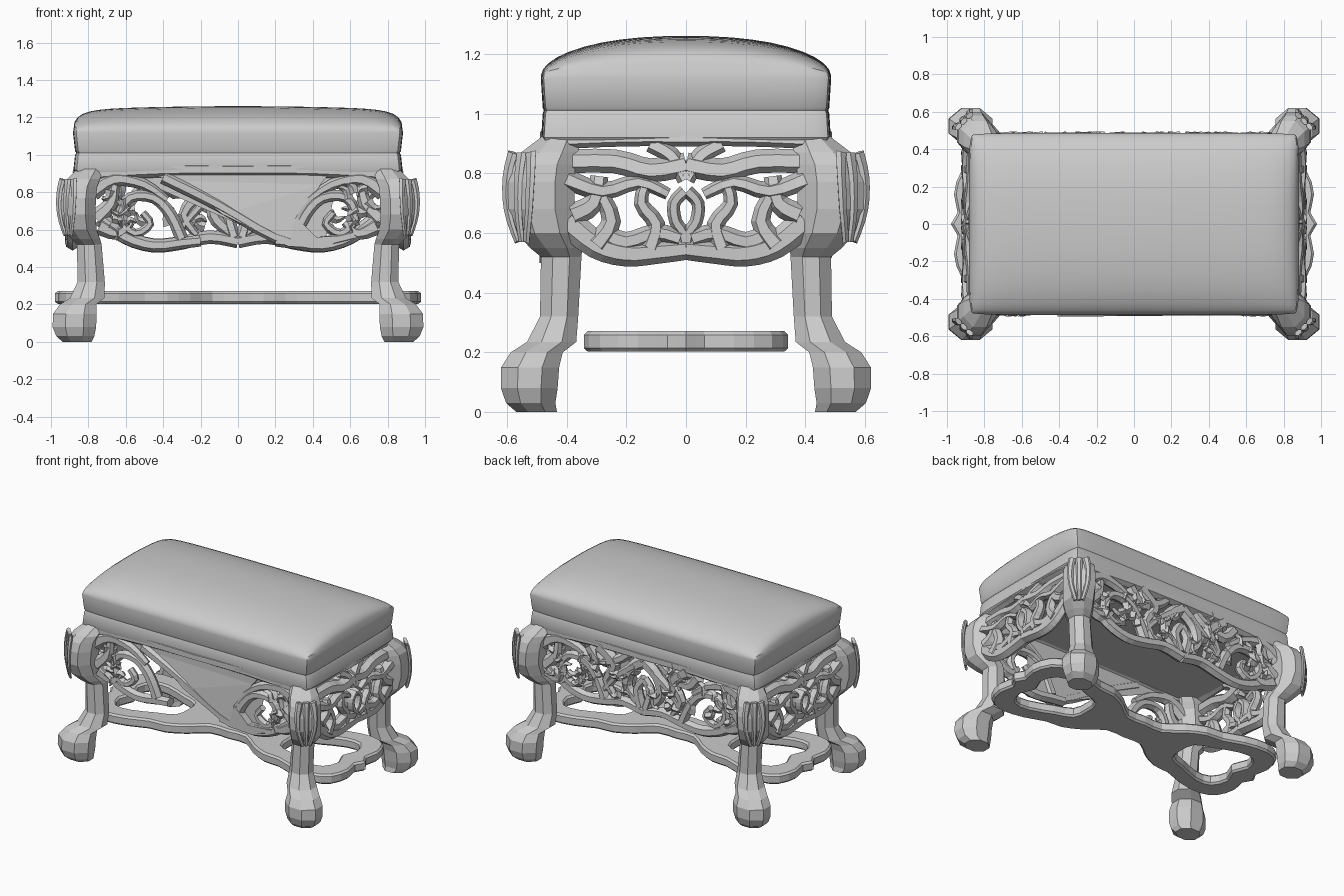
import bpy, bmesh, math, random
from mathutils import Vector

if "Cube" in bpy.data.objects:
    bpy.data.objects.remove(bpy.data.objects["Cube"])

random.seed(4)


def finish(bm, name):
    bmesh.ops.recalc_face_normals(bm, faces=bm.faces[:])
    me = bpy.data.meshes.new(name)
    bm.to_mesh(me)
    bm.free()
    ob = bpy.data.objects.new(name, me)
    bpy.context.collection.objects.link(ob)
    return ob


def bridge(bm, rings):
    """Skin a list of equal-length vertex rings and cap both ends."""
    for a, b in zip(rings, rings[1:]):
        n = len(a)
        for i in range(n):
            bm.faces.new((a[i], a[(i + 1) % n], b[(i + 1) % n], b[i]))
    bm.faces.new(rings[0])
    bm.faces.new(rings[-1])


def smooth_path(pts, steps=3, closed=False):
    """Catmull-Rom through 2D points."""
    p = [Vector(q) for q in pts]
    n = len(p)
    get = (lambda i: p[i % n]) if closed else (lambda i: p[max(0, min(n - 1, i))])
    out = []
    for i in range(n if closed else n - 1):
        a, b, c, d = (get(i + k) for k in (-1, 0, 1, 2))
        for s in range(steps):
            t = s / steps
            out.append(0.5 * (2 * b + (c - a) * t + (2 * a - 5 * b + 4 * c - d) * t * t
                              + (3 * b - a - 3 * c + d) * t ** 3))
    return out if closed else out + [p[-1]]


def stroke(bm, pts, w0, w1, place, depth=0.04, off=0.0, sides=6):
    """Flattened tapering strand drawn in an apron plane (u, z)."""
    path = smooth_path(pts)
    rings = []
    for i, p in enumerate(path):
        t = (path[min(i + 1, len(path) - 1)] - path[max(i - 1, 0)]).normalized()
        nrm = Vector((-t.y, t.x))
        f = i / (len(path) - 1)
        w = w0 + (w1 - w0) * f
        d = depth * (1 - 0.35 * f)
        ring = []
        for k in range(sides):
            a = 2 * math.pi * k / sides
            q = p + nrm * (w * math.cos(a))
            ring.append(bm.verts.new(place(q.x, q.y, off + d * math.sin(a))))
        rings.append(ring)
    bridge(bm, rings)


# Seat: domed cushion grid, then welt and frame extruded downwards
bm = bmesh.new()
HX, HY, NX, NY = 0.88, 0.485, 28, 20
grid = []
for i in range(NX + 1):
    u = math.sin(math.pi / 2 * (2 * i / NX - 1))
    row = []
    for j in range(NY + 1):
        v = math.sin(math.pi / 2 * (2 * j / NY - 1))
        h = max(0, 1 - abs(v) ** 2.3) ** 0.55 * max(0, 1 - abs(u) ** 12) ** 0.35
        corner = 1 - 0.02 * (abs(u * v)) ** 10
        row.append(bm.verts.new((u * HX * corner, v * HY * corner,
                                 1.13 + 0.13 * h * (1 - 0.15 * u * u))))
    grid.append(row)
for i in range(NX):
    for j in range(NY):
        bm.faces.new((grid[i][j], grid[i + 1][j], grid[i + 1][j + 1], grid[i][j + 1]))
rim = [grid[i][0] for i in range(NX)] + [grid[NX][j] for j in range(NY)] \
    + [grid[i][NY] for i in range(NX, 0, -1)] + [grid[0][j] for j in range(NY, 0, -1)]
prev = rim
for z, s in ((1.12, 1.003), (1.02, 0.99), (1.01, 0.982), (1.0, 0.99), (0.92, 1.0), (0.9, 0.985)):
    cur = [bm.verts.new((r.co.x * s, r.co.y * s, z)) for r in rim]
    for k in range(len(rim)):
        n = (k + 1) % len(rim)
        bm.faces.new((prev[k], prev[n], cur[n], cur[k]))
    prev = cur
bm.faces.new(prev)
seat = finish(bm, "seat")
bpy.context.view_layer.objects.active = seat
seat.select_set(True)
bpy.ops.object.shade_smooth_by_angle(angle=math.radians(35))
seat.select_set(False)

# Legs: lofted ball foot, shaft and scrolled shoulder (z, cx, cy, rx, ry)
LEG = [(0, .86, .5, .08, .07), (.03, .87, .52, .105, .085), (.08, .875, .525, .12, .098),
       (.15, .872, .522, .12, .1), (.2, .855, .5, .1, .09), (.235, .805, .45, .095, .085),
       (.32, .785, .425, .075, .066), (.52, .795, .418, .068, .07), (.55, .815, .435, .08, .09),
       (.6, .845, .465, .092, .105), (.68, .855, .485, .095, .115), (.77, .853, .485, .097, .115),
       (.83, .845, .475, .095, .108), (.87, .825, .455, .09, .1), (.93, .785, .415, .07, .06)]
for sx, xn in ((-1, "left"), (1, "right")):
    for sy, yn in ((-1, "front"), (1, "back")):
        bm = bmesh.new()
        rings = []
        for z, cx, cy, rx, ry in LEG:
            rings.append([bm.verts.new((sx * (cx + rx * 1.05 * math.cos(a)), sy * (cy + ry * 1.05 * math.sin(a)), z))
                          for a in [math.pi / 8 + k * math.pi / 4 for k in range(8)]])
        bridge(bm, rings)

        # carved leaves hugging the shoulder
        def place(u, z, d):
            swell = .9 - 2.2 * ((z - .72) / .3) ** 2 * .35
            return (sx * (.87 + .055 * swell + u * .6 + d * .4), sy * (.5 + .07 * swell - u * .6 + d * .4), z)
        for du in (-.05, 0, .05):
            stroke(bm, [(du, .87), (du * 1.3, .79), (du * 1.2, .68), (du * .5, .57)], .028, .015, place, .025)
        finish(bm, f"{yn}_{xn}_leg")

# Long aprons: pierced scrollwork, mirrored left to right (points, start and end half-width)
BOTTOM = ([(0, .535), (.15, .56), (.3, .53), (.45, .515), (.6, .56), (.74, .66)], .035, .04)
OUTER = [([(.3, .55), (.36, .68), (.45, .77), (.58, .77), (.63, .66), (.55, .58), (.47, .63), (.51, .69)], .035, .02),
         ([(.78, .8), (.66, .87), (.5, .84), (.38, .76)], .05, .02),
         ([(.76, .66), (.68, .74), (.66, .84)], .05, .025),
         ([(.74, .62), (.64, .58), (.57, .64)], .05, .02)]
INNER = [([(.34, .9), (.22, .8), (.29, .68), (.22, .57)], .05, .02),
         ([(0, .88), (.1, .8), (.13, .68), (.06, .6), (0, .56)], .045, .03),
         ([(.06, .84), (.2, .73), (.31, .6)], .03, .02),
         ([(.02, .56), (.05, .68), (.0, .76)], .035, .03),
         ([(.42, .88), (.34, .8), (.2, .84), (.12, .9)], .04, .03)]
for sy, name in ((-1, "front_apron"), (1, "back_apron")):
    bm = bmesh.new()
    strands = OUTER + ([BOTTOM] + INNER if sy > 0 else
                       [([(.2, .54), (.3, .53), (.45, .515), (.6, .56), (.74, .66)], .03, .04)])
    for sx in (-1, 1):
        place = lambda u, z, d: (sx * u, sy * (.455 + d), z)
        stroke(bm, [(0, .92), (.4, .92), (.8, .9)], .035, .045, place, .04)
        for pts, a, b in strands:
            stroke(bm, pts, a, b, place)
        # small leaf tips standing proud of the scrolls
        for k in range(24 if sy > 0 else 8):
            u = random.uniform(.04 if sy > 0 else .58, .7)
            z = random.uniform(.6, .86)
            a = random.uniform(0, 6.28)
            l = random.uniform(.06, .1)
            stroke(bm, [(u, z), (u + l * .6 * math.cos(a), z + l * .6 * math.sin(a)),
                        (u + l * math.cos(a + .5), z + l * math.sin(a + .5))],
                   .035, .005, place, .025, .015, 4)
    finish(bm, name)

# Front drape: slanting faceted panel
bm = bmesh.new()
DRAPE = [(-.72, .95), (.55, .98), (.44, .84), (.31, .67), (.42, .56), (.6, .57),
         (.46, .5), (.27, .51), (-.08, .68), (-.32, .86), (-.5, .9)]
front = [bm.verts.new((x, -.49 + .02 * (z > .8), z)) for x, z in DRAPE]
back = [bm.verts.new((x, -.44, z)) for x, z in DRAPE]
bridge(bm, [front, back])
bmesh.ops.triangulate(bm, faces=[f for f in bm.faces if len(f.verts) > 4])
stroke(bm, [(-.4, .88), (-.1, .73), (.2, .56), (.4, .525), (.62, .57)], .035, .03,
       lambda u, z, d: (u, -.465 - d, z), .035)
finish(bm, "front_drape")

# Side aprons: twin lobes with openings either side of a pierced centre boss
SIDE = [([(0, .545), (.1, .535), (.2, .53), (.3, .56), (.4, .64)], .035, .05),
        ([(0, .83), (.12, .81), (.24, .84), (.42, .84)], .04, .04),
        ([(.4, .78), (.28, .74), (.16, .77), (.06, .73)], .035, .02),
        ([(.38, .66), (.31, .7), (.29, .79)], .04, .03),
        ([(.3, .56), (.25, .64), (.29, .74)], .04, .025),
        ([(.12, .55), (.1, .63), (.15, .7), (.13, .78)], .035, .02),
        ([(.005, .74), (.04, .7), (.035, .64), (.01, .6), (0, .54)], .022, .022),
        ([(.02, .58), (.1, .6), (.2, .57), (.28, .6)], .03, .035),
        ([(.0, .78), (.05, .86), (.12, .9)], .03, .03)]
for sx, name in ((-1, "left_apron"), (1, "right_apron")):
    bm = bmesh.new()
    for sy in (-1, 1):
        place = lambda u, z, d: (sx * (.885 + d - .25 * max(0, z - .75)), sy * u, z)
        stroke(bm, [(0, .92), (.2, .92), (.45, .91)], .03, .03, place, .045)
        for pts, a, b in SIDE:
            stroke(bm, pts, a, b, place, .045)
    finish(bm, name)

# Stretcher: flat dumbbell plate with a pierced loop at each end
QUARTER = [(0, .1), (.14, .1), (.26, .19), (.38, .25), (.5, .26), (.64, .31), (.8, .33),
           (.91, .28), (.95, .16), (.93, .06)]
right = QUARTER + [(.965, 0)] + [(x, -y) for x, y in reversed(QUARTER)]
outline = right + [(-x, -y) for x, y in right[1:-1]]
HOLE = [(.38, 0), (.4, .11), (.52, .16), (.68, .22), (.8, .21), (.85, .1), (.81, 0),
        (.85, -.1), (.8, -.21), (.68, -.22), (.52, -.16), (.4, -.11)]
cu = bpy.data.curves.new("stretcher", "CURVE")
cu.dimensions = "2D"
cu.fill_mode = "BOTH"
cu.extrude = 0.022
cu.bevel_depth = 0.012
cu.bevel_resolution = 0
for loop in (outline, HOLE, [(-x, y) for x, y in HOLE]):
    pts = smooth_path(loop, 2, True)
    sp = cu.splines.new("POLY")
    sp.points.add(len(pts) - 1)
    for p, q in zip(sp.points, pts):
        p.co = (q.x, q.y, 0, 1)
    sp.use_cyclic_u = True
stretcher = bpy.data.objects.new("stretcher", cu)
bpy.context.collection.objects.link(stretcher)
stretcher.location.z = 0.237
bpy.context.view_layer.objects.active = stretcher
stretcher.select_set(True)
bpy.ops.object.convert(target="MESH")
bpy.ops.object.shade_flat()
